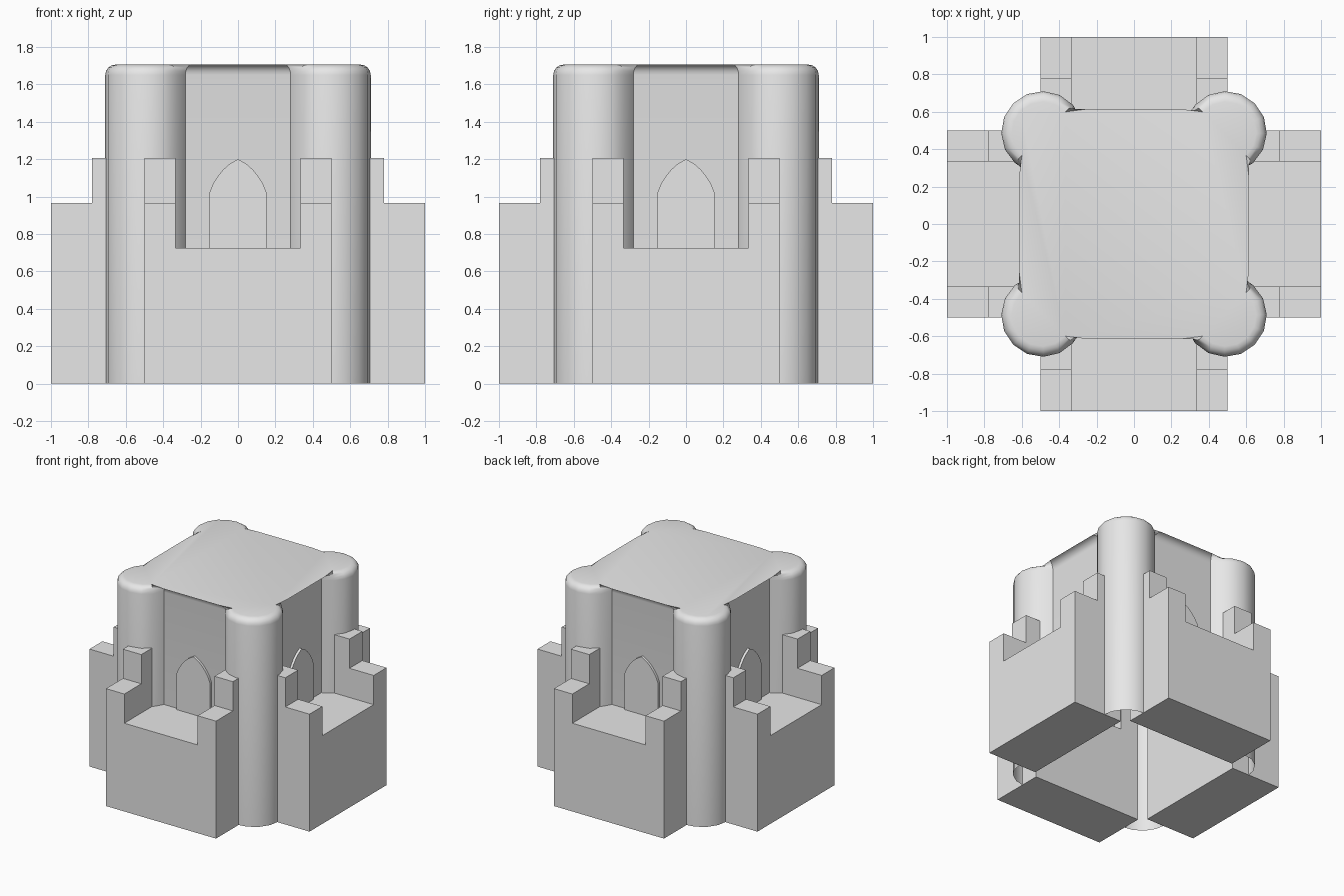
import bpy, bmesh, math
from mathutils import Matrix, Vector

default = bpy.data.objects.get("Cube")
if default:
    bpy.data.objects.remove(default, do_unlink=True)

stone = bpy.data.materials.new("grey_stone")
stone.use_nodes = True
colour = (0.8, 0.8, 0.8, 1)
stone.diffuse_color = colour
stone.node_tree.nodes["Principled BSDF"].inputs["Base Color"].default_value = colour


def add_object(name, mesh, turn=0):
    obj = bpy.data.objects.new(name, mesh)
    bpy.context.collection.objects.link(obj)
    obj.rotation_euler.z = turn
    return obj


def mesh_from(name, bm):
    bmesh.ops.recalc_face_normals(bm, faces=bm.faces)
    mesh = bpy.data.meshes.new(name)
    bm.to_mesh(mesh)
    bm.free()
    mesh.materials.append(stone)
    return mesh


def box(name, low, high):
    low, high = Vector(low), Vector(high)
    bm = bmesh.new()
    bmesh.ops.create_cube(bm, size=1, matrix=Matrix.Translation((low + high) / 2)
                          @ Matrix.Diagonal(high - low).to_4x4())
    return add_object(name, mesh_from(name, bm))


def smooth(obj, degrees):
    bpy.ops.object.select_all(action="DESELECT")
    obj.select_set(True)
    bpy.context.view_layer.objects.active = obj
    bpy.ops.object.shade_smooth_by_angle(angle=math.radians(degrees))


HEIGHT, WALL, TOWER, RADIUS = 1.705, 0.56, 0.49, 0.22
FLOOR, STEP, MERLON = 0.725, 0.965, 1.205

# Keep: one outline with a round tower at each corner, open below, rounded roof rim
overhang = math.asin((WALL - TOWER) / RADIUS)
start, end = -math.pi / 2 + overhang, math.pi - overhang
segments = 10
outline = []
for quarter in range(4):
    turn = Matrix.Rotation(quarter * math.pi / 2, 3, "Z")
    for i in range(segments + 1):
        a = start + (end - start) * i / segments
        outline.append(turn @ Vector((TOWER + RADIUS * math.cos(a),
                                      TOWER + RADIUS * math.sin(a), HEIGHT)))
bm = bmesh.new()
top = [bm.verts.new(p) for p in outline]
base = [bm.verts.new((p.x, p.y, 0)) for p in outline]
roof = bm.faces.new(top)
for i in range(len(top)):
    j = (i + 1) % len(top)
    bm.faces.new((base[i], base[j], top[j], top[i]))
bmesh.ops.bevel(bm, geom=list(roof.edges), offset=0.055, segments=4,
                profile=0.5, affect="EDGES")
keep = add_object("keep_with_towers", mesh_from("keep_with_towers", bm))
smooth(keep, 40)

# Bastion: block with a walkway notch and stepped parapets
block = box("bastion_block", (-0.5, -1, 0), (0.5, -0.55, MERLON))
cutters = [box("walkway_cutter", (-0.333, -2, FLOOR), (0.333, 0, 2)),
           box("step_cutter", (-1, -2, STEP), (1, -0.78, 2))]
for cutter in cutters:
    cutter.hide_render = True
    cut = block.modifiers.new(cutter.name, "BOOLEAN")
    cut.operation, cut.solver, cut.object = "DIFFERENCE", "EXACT", cutter
graph = bpy.context.evaluated_depsgraph_get()
bastion = bpy.data.meshes.new_from_object(block.evaluated_get(graph))
bastion.name = "bastion"
for helper in cutters + [block]:
    bpy.data.objects.remove(helper, do_unlink=True)

# Doorway: pointed arch plate standing proud of the wall
half = [(0.153, FLOOR), (0.153, 1.02), (0.135, 1.065), (0.11, 1.105),
        (0.08, 1.143), (0.045, 1.174)]
arch = half + [(0, 1.2)] + [(-x, z) for x, z in reversed(half)]
bm = bmesh.new()
panel = bm.faces.new([bm.verts.new((x, -0.58, z)) for x, z in arch])
depth = bmesh.ops.extrude_face_region(bm, geom=[panel], use_keep_orig=True)
moved = [v for v in depth["geom"] if isinstance(v, bmesh.types.BMVert)]
bmesh.ops.translate(bm, vec=(0, 0.04, 0), verts=moved)
doorway = mesh_from("arched_doorway", bm)

# Repeat bastion and doorway on every side
for i, side in enumerate(("front", "left", "back", "right")):
    turn = i * math.pi / 2
    add_object(side + "_bastion", bastion, turn)
    door = add_object(side + "_doorway", doorway, turn)
    if i == 0:
        smooth(door, 30)
